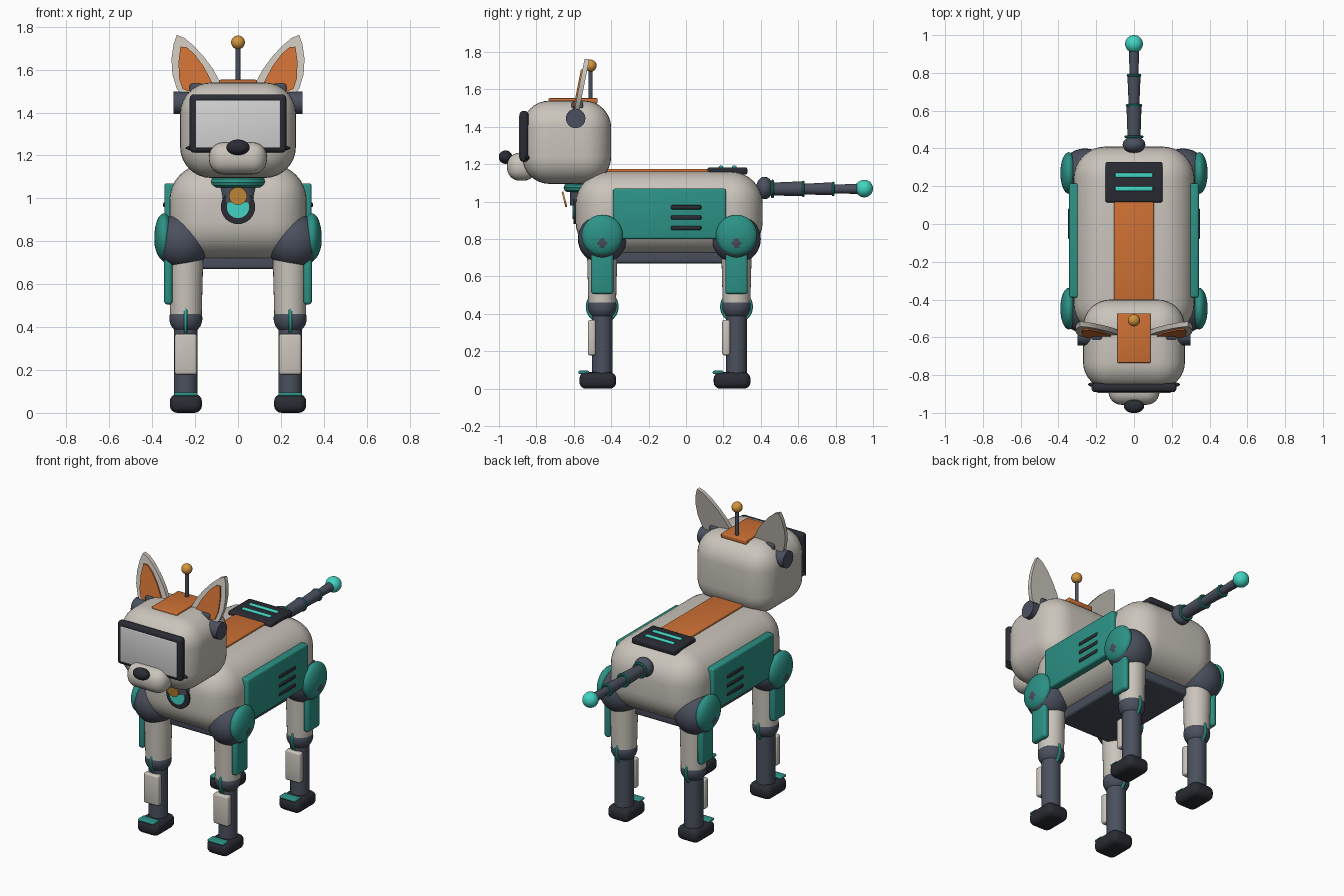
import bpy, bmesh, math
from mathutils import Matrix, Vector

if "Cube" in bpy.data.objects:
    bpy.data.objects.remove(bpy.data.objects["Cube"])


def material(name, r, g, b):
    lin = [((c / 255 + 0.055) / 1.055) ** 2.4 for c in (r, g, b)]
    m = bpy.data.materials.new(name)
    m.diffuse_color = (*lin, 1)
    m.use_nodes = True
    m.node_tree.nodes["Principled BSDF"].inputs["Base Color"].default_value = m.diffuse_color
    return m


SHELL = material("warm_grey_shell", 202, 196, 187)
TEAL = material("teal", 44, 146, 134)
GLOW = material("bright_teal", 66, 212, 194)
ORANGE = material("orange", 205, 112, 52)
GOLD = material("gold", 212, 150, 62)
SLATE = material("slate", 74, 80, 94)
BLACK = material("near_black", 42, 44, 52)
SCREEN = material("screen_grey", 212, 212, 212)


def finish(name, bm, mat, angle=35):
    bmesh.ops.recalc_face_normals(bm, faces=bm.faces)
    me = bpy.data.meshes.new(name)
    for f in bm.faces:
        f.smooth = True
    bm.to_mesh(me)
    bm.free()
    me.set_sharp_from_angle(angle=math.radians(angle))
    me.materials.append(mat)
    ob = bpy.data.objects.new(name, me)
    bpy.context.collection.objects.link(ob)
    return ob


def box(name, x, y, z, mat, r=0.01, seg=3):
    """Rounded box from (min, max) ranges on each axis."""
    bm = bmesh.new()
    size = [b - a for a, b in (x, y, z)]
    mid = [(a + b) / 2 for a, b in (x, y, z)]
    bmesh.ops.create_cube(bm, size=1, matrix=Matrix.Translation(mid) @ Matrix.Diagonal((*size, 1)))
    if r:
        bmesh.ops.bevel(bm, geom=bm.edges[:], offset=min(r, min(size) * 0.49), segments=seg,
                        profile=0.5, affect='EDGES')
    return finish(name, bm, mat)


def ball(name, c, radii, mat):
    bm = bmesh.new()
    bmesh.ops.create_uvsphere(bm, u_segments=32, v_segments=18, radius=1,
                              matrix=Matrix.Translation(c) @ Matrix.Diagonal((*radii, 1)))
    return finish(name, bm, mat)


def rod(name, p, q, r1, mat, r2=None, n=32):
    """Cylinder or cone between two points."""
    p, q = Vector(p), Vector(q)
    rot = (q - p).to_track_quat('Z', 'Y').to_matrix().to_4x4()
    bm = bmesh.new()
    bmesh.ops.create_cone(bm, cap_ends=True, segments=n, radius1=r1, radius2=r1 if r2 is None else r2,
                          depth=(q - p).length, matrix=Matrix.Translation((p + q) / 2) @ rot)
    return finish(name, bm, mat)


def ring(name, c, axis, major, minor, mat):
    """Torus around an axis."""
    rot = Vector(axis).to_track_quat('Z', 'Y').to_matrix()
    bm, n, k = bmesh.new(), 36, 10
    rows = []
    for i in range(n):
        a = math.tau * i / n
        row = []
        for j in range(k):
            b = math.tau * j / k
            d = major + minor * math.cos(b)
            v = Vector((d * math.cos(a), d * math.sin(a), minor * math.sin(b)))
            row.append(bm.verts.new(rot @ v + Vector(c)))
        rows.append(row)
    for i in range(n):
        for j in range(k):
            s, t = rows[i], rows[(i + 1) % n]
            bm.faces.new((s[j], t[j], t[(j + 1) % k], s[(j + 1) % k]))
    return finish(name, bm, mat)


def ear_plate(name, pts, side, front, depth, mat):
    """Outline in x/z, leaning back with height, extruded along y."""
    bm = bmesh.new()
    lean = lambda z: -0.595 + (z - 1.5) * 0.2
    f = bm.faces.new([bm.verts.new((side * x, lean(z) + front, z)) for x, z in pts])
    ext = bmesh.ops.extrude_face_region(bm, geom=[f])
    bmesh.ops.translate(bm, vec=(0, depth, 0),
                        verts=[v for v in ext["geom"] if isinstance(v, bmesh.types.BMVert)])
    return finish(name, bm, mat)


# Torso and back
box("torso", (-0.32, 0.32), (-0.59, 0.41), (0.72, 1.16), SHELL, 0.17, 8)
box("belly_plate", (-0.2, 0.2), (-0.44, 0.27), (0.67, 0.78), SLATE, 0.015)
box("back_stripe", (-0.105, 0.105), (-0.45, 0.13), (1.14, 1.175), ORANGE, 0.008)
box("back_panel", (-0.152, 0.152), (0.115, 0.328), (1.145, 1.183), BLACK, 0.01)
for i, y in enumerate((0.187, 0.258)):
    box(f"back_light_{i}", (-0.1, 0.1), (y - 0.012, y + 0.012), (1.175, 1.192), GLOW, 0.006)

# Chest, neck and collar
rod("chest_ring", (0, -0.57, 0.96), (0, -0.602, 0.96), 0.08, BLACK)
rod("chest_light", (0, -0.58, 0.96), (0, -0.608, 0.96), 0.052, GLOW)
rod("neck", (0, -0.52, 0.98), (0, -0.52, 1.16), 0.1, SLATE)
ring("collar", (0, -0.52, 1.075), (0, 0, 1), 0.108, 0.026, TEAL)
t = Vector((0, -0.97, -0.24)) * 0.005
tag = Vector((0, -0.65, 1.012))
rod("collar_tag", tag - t, tag + t, 0.042, GOLD)

# Head and face
box("head", (-0.27, 0.27), (-0.875, -0.4), (1.095, 1.54), SHELL, 0.145, 8)
box("visor_frame", (-0.225, 0.225), (-0.89, -0.842), (1.213, 1.485), BLACK, 0.02, 4)
box("visor_screen", (-0.197, 0.197), (-0.894, -0.88), (1.235, 1.458), SCREEN, 0.005)
ball("visor_strap", (0, -0.85, 1.235), (0.245, 0.03, 0.025), BLACK)
box("muzzle", (-0.135, 0.135), (-0.957, -0.8), (1.112, 1.262), SHELL, 0.068, 6)
ball("nose", (0, -0.965, 1.238), (0.054, 0.036, 0.036), BLACK)
box("head_plate", (-0.088, 0.088), (-0.735, -0.473), (1.525, 1.553), ORANGE, 0.006)
rod("antenna", (0, -0.51, 1.53), (0, -0.51, 1.71), 0.011, SLATE, n=16)
ball("antenna_ball", (0, -0.51, 1.727), (0.032,) * 3, GOLD)

EAR = [(0.285, 1.762), (0.3, 1.72), (0.31, 1.65), (0.306, 1.58), (0.285, 1.51), (0.24, 1.46),
       (0.12, 1.48), (0.085, 1.543), (0.115, 1.6), (0.155, 1.655), (0.205, 1.71), (0.25, 1.748)]
EAR_IN = [(0.268, 1.707), (0.277, 1.64), (0.275, 1.56), (0.258, 1.51), (0.225, 1.497),
          (0.15, 1.505), (0.122, 1.543), (0.16, 1.615), (0.205, 1.675), (0.24, 1.705)]

for s, side in ((-1, "left"), (1, "right")):
    # Ears and their pivots
    ear_plate(f"ear_{side}", EAR, s, 0, 0.026, SHELL)
    ear_plate(f"ear_lining_{side}", EAR_IN, s, -0.008, 0.012, ORANGE)
    rod(f"ear_pivot_{side}", (s * 0.23, -0.59, 1.445), (s * 0.3, -0.59, 1.445), 0.052, SLATE)
    box(f"ear_mount_{side}", sorted((s * 0.165, s * 0.225)), (-0.612, -0.55), (1.46, 1.535), SLATE, 0.01)

    # Flank panel with vents
    box(f"flank_panel_{side}", sorted((s * 0.29, s * 0.343)), (-0.39, 0.215), (0.8, 1.07), TEAL, 0.012)
    for i in range(3):
        z = 0.86 + i * 0.055
        box(f"vent_{side}_{i}", sorted((s * 0.335, s * 0.349)), (-0.08, 0.082), (z - 0.011, z + 0.011),
            BLACK, 0.006)

    # Legs, front and rear alike
    for y, end in ((-0.448, "front"), (0.27, "rear")):
        x = s * 0.243
        tag_name = f"{end}_{side}"
        ball(f"hip_joint_{tag_name}", (s * 0.26, y, 0.8), (0.13, 0.13, 0.13), SLATE)
        ball(f"hip_cap_{tag_name}", (s * 0.345, y, 0.82), (0.045, 0.11, 0.11), TEAL)
        rod(f"upper_leg_{tag_name}", (x, y, 0.46), (x, y, 0.8), 0.074, SHELL, 0.083)
        box(f"thigh_plate_{tag_name}", sorted((s * 0.305, s * 0.345)), (y - 0.06, y + 0.06),
            (0.505, 0.8), TEAL, 0.016)
        ball(f"knee_{tag_name}", (x, y, 0.44), (0.077, 0.077, 0.074), SLATE)
        ring(f"knee_ring_{tag_name}", (x, y, 0.438), (1, 0, 0), 0.079, 0.009, GLOW)
        rod(f"shin_{tag_name}", (x, y, 0.06), (x, y, 0.43), 0.055, SLATE)
        box(f"shin_guard_{tag_name}", (x - 0.052, x + 0.052), (y - 0.077, y - 0.035), (0.178, 0.368),
            SHELL, 0.012)
        box(f"foot_{tag_name}", (x - 0.075, x + 0.075), (y - 0.122, y + 0.075), (0, 0.088), BLACK, 0.035, 4)
        box(f"toe_strip_{tag_name}", (x - 0.055, x + 0.055), (y - 0.127, y - 0.07), (0.079, 0.096),
            TEAL, 0.006)

# Tail
ball("tail_base", (0, 0.42, 1.073), (0.06, 0.045, 0.06), SLATE)
for i, (a, b, r1, r2) in enumerate(((0.42, 0.63, 0.033, 0.04), (0.62, 0.79, 0.028, 0.035),
                                    (0.78, 0.94, 0.023, 0.028))):
    rod(f"tail_segment_{i}", (0, a, 1.067), (0, b, 1.069), r1, SLATE, r2)
for i, (y, r) in enumerate(((0.462, 0.048), (0.627, 0.042), (0.787, 0.037))):
    ring(f"tail_ring_{i}", (0, y, 1.068), (0, 1, 0), r - 0.006, 0.008, TEAL)
ball("tail_tip", (0, 0.953, 1.07), (0.047,) * 3, GLOW)
